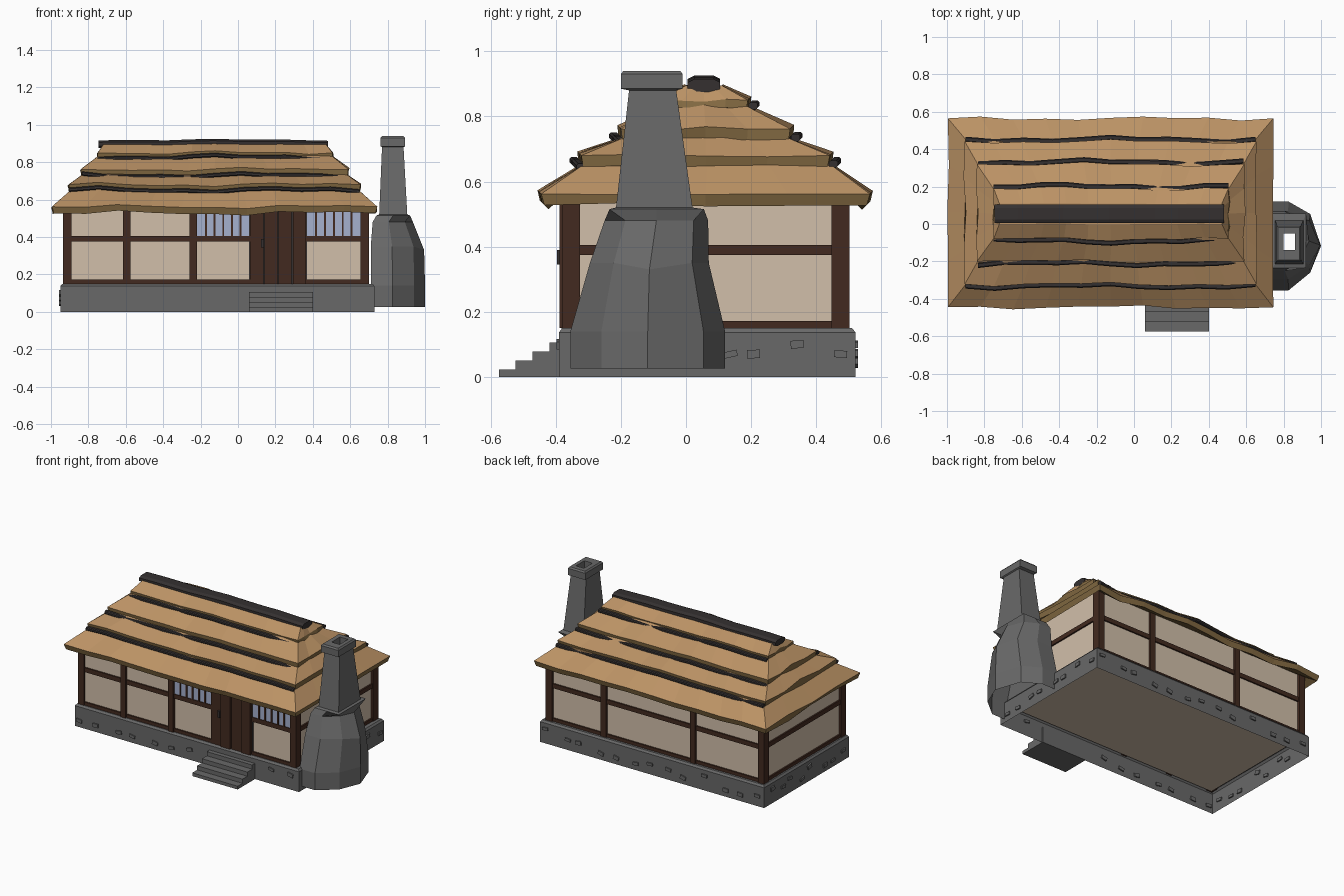
import bpy, bmesh, random
from math import sin
from mathutils import Matrix

random.seed(4)
if "Cube" in bpy.data.objects:
    bpy.data.objects.remove(bpy.data.objects["Cube"])


def material(name, r, g, b):
    mat = bpy.data.materials.new(name)
    mat.use_nodes = True
    mat.diffuse_color = (r, g, b, 1)
    bsdf = mat.node_tree.nodes["Principled BSDF"]
    bsdf.inputs["Base Color"].default_value = (r, g, b, 1)
    bsdf.inputs["Roughness"].default_value = 0.9
    return mat


stone = material("stone grey", .14, .14, .14)
plaster = material("cream plaster", .64, .52, .4)
wood = material("dark brown wood", .055, .023, .014)
thatch = material("tan thatch", .5, .29, .13)
thatch_edge = material("olive thatch edge", .23, .145, .055)
pole_dark = material("charcoal pole", .035, .03, .03)
glass = material("pale blue pane", .38, .44, .62)


def finish(name, bm, *mats, recalc=True):
    if recalc:
        bmesh.ops.recalc_face_normals(bm, faces=bm.faces[:])
    mesh = bpy.data.meshes.new(name)
    bm.to_mesh(mesh)
    bm.free()
    for mat in mats:
        mesh.materials.append(mat)
    obj = bpy.data.objects.new(name, mesh)
    bpy.context.scene.collection.objects.link(obj)
    return obj


def add_box(bm, x0, x1, y0, y1, z0, z1, turn=None):
    """Add a box between two corners, optionally turned about its centre."""
    mid = Matrix.Translation(((x0 + x1) / 2, (y0 + y1) / 2, (z0 + z1) / 2))
    size = Matrix.Diagonal((x1 - x0, y1 - y0, z1 - z0, 1))
    bmesh.ops.create_cube(bm, size=1, matrix=mid @ (turn or Matrix()) @ size)


def boxes(name, mat, *corners):
    bm = bmesh.new()
    for c in corners:
        add_box(bm, *c)
    return finish(name, bm, mat)


def loft(name, rings, mats, slots=None, cap_end=True, cap_start=False):
    """Skin a list of closed rings; slots gives the material of each strip."""
    bm = bmesh.new()
    loops = [[bm.verts.new(p) for p in ring] for ring in rings]
    for k, (low, high) in enumerate(zip(loops, loops[1:])):
        for i in range(len(low)):
            j = (i + 1) % len(low)
            face = bm.faces.new((low[i], low[j], high[j], high[i]))
            face.material_index = slots[k] if slots else 0
    if cap_end:
        bm.faces.new(loops[-1]).material_index = slots[-1] if slots else 0
    if cap_start:
        bm.faces.new(loops[0][::-1])
    return finish(name, bm, *mats)


def rect(x0, x1, y0, y1, z):
    """Eight-point rectangle, with a point halfway along each side."""
    xm, ym = (x0 + x1) / 2, (y0 + y1) / 2
    plan = ((x0, y0), (xm, y0), (x1, y0), (x1, ym),
            (x1, y1), (xm, y1), (x0, y1), (x0, ym))
    return [(x, y, z) for x, y in plan]


# Stone foundation, hollow underneath
loft("foundation", [rect(-.95, .73, -.39, .52, 0), rect(-.95, .73, -.39, .52, .137),
                    rect(-.94, .72, -.38, .51, .15)], [stone])

# Loose stones standing slightly proud of the foundation
bm = bmesh.new()
for side, axis in ((-.39, "Y"), (.52, "Y"), (-.95, "X"), (.73, "X")):
    first, last, count = (-.9, .68, 13) if axis == "Y" else (-.33, .46, 8)
    for i in range(count):
        along = first + (last - first) * i / (count - 1) + random.uniform(-.03, .03)
        if side == -.39 and 0 < along < .45:
            continue
        up = random.choice((.045, .07, .1))
        turn = Matrix.Rotation(random.uniform(-.3, .3), 4, axis)
        w, d, h = .02, .008, random.uniform(.009, .013)
        if axis == "Y":
            add_box(bm, along - w, along + w, side - d, side + d, up - h, up + h, turn)
        else:
            add_box(bm, side - d, side + d, along - w, along + w, up - h, up + h, turn)
finish("foundation_stones", bm, stone)

# Entrance steps
boxes("entrance_steps", stone,
      *[(.06, .4, -.575 + .052 * i, -.385, 0, .022 + .028 * i) for i in range(4)])

# Plaster walls
boxes("plaster_walls", plaster, (-.92, .685, -.365, .485, .135, .6))

# Timber frame: corner posts, wall posts and rails
posts = [(x, x + .045, y, y + .055, .14, .58) for x in (-.935, .655) for y in (-.38, .447)]
posts += [(x - .02, x + .02, -.382, -.35, .14, .58) for x in (-.595, -.238)]
posts += [(x - .02, x + .02, .47, .502, .14, .58) for x in (-.4, .27)]
boxes("timber_posts", wood, *posts)
rails = []
for low, high in ((.375, .405), (.145, .172)):
    rails += [(-.92, .07, -.375, -.35, low, high), (.36, .69, -.375, -.35, low, high),
              (-.92, .69, .47, .495, low, high),
              (-.93, -.9, -.36, .48, low, high), (.66, .695, -.36, .48, low, high)]
boxes("timber_rails", wood, *rails)

# Windows either side of the door, with upright bars
spans = ((-.218, .06), (.37, .655))
boxes("window_panes", glass, *[(a, b, -.37, -.36, .405, .55) for a, b in spans])
bars = []
for a, b in spans:
    for i in range(1, 6):
        x = a + (b - a) * i / 6
        bars.append((x - .005, x + .005, -.376, -.36, .405, .55))
boxes("window_bars", wood, *bars)

# Plank door with frame and handle
planks = [(.065 + .076 * i, .135 + .076 * i, -.38 - .008 * (i % 2), -.355, .15, .56)
          for i in range(4)]
boxes("door_planks", wood, *planks)
boxes("door_backing", pole_dark, (.06, .37, -.37, -.35, .15, .56))
boxes("door_handle", pole_dark, (.122, .138, -.396, -.375, .345, .39))


# Thatched roof: four wavy tiers, each with a thick lip
def wave(x, phase):
    return .008 * sin(6 * x + phase) + .006 * sin(15 * x + 2 * phase)


def thatch_ring(x0, x1, y0, y1, z, phase, amount):
    """Rectangle ring whose long sides wander in and out, up and down."""
    n, m = 10, 4
    ring = []
    for y, step, sign in ((y0, 1, -1), (y1, -1, 1)):
        a, b = (x0, x1) if step == 1 else (x1, x0)
        for i in range(n):
            x = a + (b - a) * i / n
            off = amount * wave(x, phase + sign) if i else 0
            ring.append((x, y + sign * off, z + off))
        c, d = (y0, y1) if step == 1 else (y1, y0)
        for i in range(m):
            sag = amount * random.uniform(-.008, .008) if i else 0
            ring.append((b + sag, c + (d - c) * i / m, z + sag))
    return ring


tiers = [
    ("eave", (-.92, .69, -.36, .48, .57), (-.985, .735, -.435, .555, .527),
     (-.995, .745, -.445, .565, .562), (-.89, .64, -.31, .44, .655)),
    ("lower", (-.85, .6, -.28, .4, .65), (-.9, .65, -.315, .435, .645),
     (-.905, .655, -.322, .442, .68), (-.83, .58, -.19, .31, .735)),
    ("upper", (-.8, .55, -.16, .28, .73), (-.835, .585, -.195, .315, .722),
     (-.84, .59, -.2, .32, .762), (-.745, .5, -.07, .18, .835)),
    ("top", (-.72, .47, -.05, .16, .82), (-.75, .505, -.075, .185, .82),
     (-.75, .505, -.08, .19, .85), (-.72, .47, 0, .11, .895)),
]
for phase, (label, *profile) in enumerate(tiers):
    rings = [thatch_ring(*p, phase, a) for p, a in zip(profile, (0, 1.1, .9, .3))]
    loft(label + "_thatch", rings, [thatch, thatch_edge], slots=[1, 1, 0])


# Dark poles that bind the thatch, and the ridge cover
def pole(name, x0, x1, y, z, half_y, half_z, phase, sign, amount):
    rings = []
    for i in range(11):
        x = x0 + (x1 - x0) * i / 10
        off = amount * wave(x, phase + sign)
        cy, cz = y + sign * off, z + off
        shape = ((-1, -.5), (-.6, -1), (.6, -1), (1, -.5), (1, .5), (.6, 1), (-.6, 1), (-1, .5))
        rings.append([(x, cy + half_y * u, cz + half_z * v) for u, v in shape])
    loft(name, rings, [pole_dark], cap_start=True)


for phase, (label, inner, lip, *rest) in list(enumerate(tiers))[1:]:
    x0, x1, front, back, z = lip
    pole(label + "_front_pole", x0, x1, front - .015, z + .006, .014, .011, phase, -1, 1)
    pole(label + "_back_pole", x0, x1, back + .015, z + .006, .014, .011, phase, 1, 1)
pole("ridge_cover", -.745, .48, .055, .9, .05, .02, 2, 0, .4)

# Stone chimney: faceted hearth, tapering neck, cap and open flue
def hearth_ring(x0, x1, y0, y1, z, nose=None):
    """Half-octagon plan with its point on the outer side."""
    w, d, ym = x1 - x0, y1 - y0, (y0 + y1) / 2
    plan = ((x0, y0), (x0 + .4 * w, y0), (x0 + .8 * w, y0 + .2 * d), (x1, ym),
            (x0 + .8 * w, y1 - .14 * d), (x0 + .4 * w, y1), (x0, y1), (x0, ym))
    ring = [(x, y, z) for x, y in plan]
    if nose:
        ring[3] = (x1, ym, nose)
    return ring


loft("chimney", [
    hearth_ring(.71, 1, -.355, .12, .025),
    hearth_ring(.71, 1, -.355, .12, .14),
    hearth_ring(.71, .995, -.295, .07, .35, .33),
    hearth_ring(.72, .935, -.25, .068, .48),
    rect(.74, .92, -.235, .055, .515),
    rect(.755, .905, -.215, .02, .52),
    rect(.77, .885, -.175, -.03, .88),
    rect(.762, .893, -.2, -.01, .885),
    rect(.762, .893, -.2, -.01, .93),
    rect(.77, .885, -.192, -.018, .94),
    rect(.8, .86, -.14, -.05, .94),
    rect(.8, .86, -.14, -.05, .5),
], [stone], cap_end=False)
